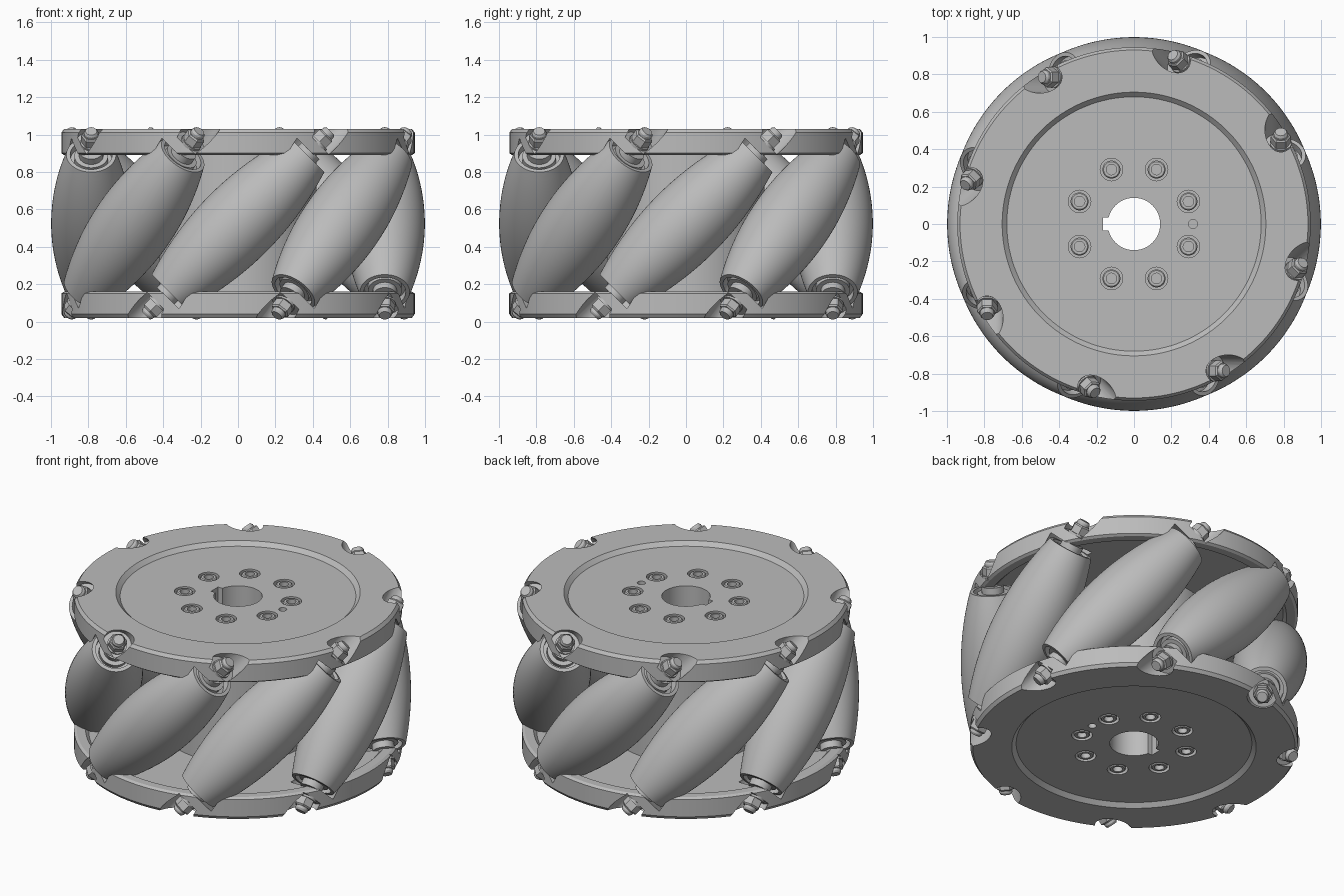
import bpy, bmesh, math
from mathutils import Matrix, Vector

if "Cube" in bpy.data.objects:
    bpy.data.objects.remove(bpy.data.objects["Cube"], do_unlink=True)

MID = 0.525        # height of the wheel's middle plane
AXLE_R = 0.785     # distance of the roller axles from the wheel centre
COUNT = 8

metal = bpy.data.materials.new("grey metal")
metal.use_nodes = True
grey = (0.5, 0.5, 0.5, 1)
metal.diffuse_color = grey
metal.node_tree.nodes["Principled BSDF"].inputs["Base Color"].default_value = grey


def lathe(bm, profile, segs, mat=Matrix()):
    """Revolve (radius, height) points, listed bottom to top, with flat end caps."""
    rings = []
    for r, h in profile:
        rings.append([bm.verts.new(mat @ Vector((r * math.cos(2 * math.pi * i / segs),
                                                 r * math.sin(2 * math.pi * i / segs), h)))
                      for i in range(segs)])
    for a, b in zip(rings, rings[1:]):
        for i in range(segs):
            j = (i + 1) % segs
            bm.faces.new((a[i], a[j], b[j], b[i]))
    bm.faces.new(rings[0][::-1])
    bm.faces.new(rings[-1])


def cyl(bm, r, h0, h1, segs=32, mat=Matrix()):
    lathe(bm, [(r, h0), (r, h1)], segs, mat)


def finish(bm, name):
    mesh = bpy.data.meshes.new(name)
    bmesh.ops.recalc_face_normals(bm, faces=bm.faces)
    bm.to_mesh(mesh)
    bm.free()
    mesh.materials.append(metal)
    ob = bpy.data.objects.new(name, mesh)
    bpy.context.collection.objects.link(ob)
    return ob


def select(ob):
    bpy.ops.object.select_all(action='DESELECT')
    ob.select_set(True)
    bpy.context.view_layer.objects.active = ob


def smooth(ob):
    select(ob)
    bpy.ops.object.shade_smooth_by_angle(angle=math.radians(30))


def cut(ob, cutters):
    select(ob)
    for c in cutters:
        mod = ob.modifiers.new("cut", 'BOOLEAN')
        mod.operation = 'DIFFERENCE'
        mod.solver = 'EXACT'
        mod.object = c
        bpy.ops.object.modifier_apply(modifier=mod.name)


def turn(i, offset=0.0):
    return Matrix.Rotation(2 * math.pi * (i + offset) / COUNT, 4, 'Z')


def axle_frame(i):
    """Frame of one roller axle, tilted 45 degrees along the rim."""
    return turn(i) @ Matrix.Translation((AXLE_R, 0, 0)) @ Matrix.Rotation(-math.pi / 4, 4, 'X')


def screw_frame(i):
    return turn(i, 0.5) @ Matrix.Translation((0.315, 0, 0))


# Cutters: roller clearances, bolt pockets, bore, keyway, screw holes
bm = bmesh.new()
for i in range(COUNT):
    cyl(bm, 0.145, 0.2, 0.545, 48, axle_frame(i))
    cyl(bm, 0.085, 0.605, 0.85, 32, axle_frame(i))
pockets = finish(bm, "pocket_cutter")

bm = bmesh.new()
cyl(bm, 0.14, -1, 1, 64)
bore = finish(bm, "bore_cutter")

bm = bmesh.new()
bmesh.ops.create_cube(bm, size=1, matrix=Matrix.Translation((-0.115, 0, 0))
                      @ Matrix.Diagonal((0.1, 0.07, 2, 1)))
keyway = finish(bm, "keyway_cutter")

bm = bmesh.new()
for i in range(COUNT):
    cyl(bm, 0.06, 0.44, 0.7, 32, screw_frame(i))
cyl(bm, 0.024, 0.42, 0.7, 24, Matrix.Translation((0.315, 0, 0)))
holes = finish(bm, "screw_hole_cutter")

# Side plates: dished discs with a raised rim
plate_profile = [(0.86, 0.385), (0.88, 0.365), (0.93, 0.365), (0.945, 0.375),
                 (0.945, 0.485), (0.93, 0.505), (0.705, 0.505), (0.68, 0.48)]
bm = bmesh.new()
lathe(bm, plate_profile, 128)
top_plate = finish(bm, "top_plate")
cut(top_plate, [pockets, bore, keyway, holes])
smooth(top_plate)

# Hub tube between the plates
bm = bmesh.new()
cyl(bm, 0.42, -0.39, 0.39, 64)
hub = finish(bm, "hub")
cut(hub, [bore, keyway])
smooth(hub)
hub.location.z = MID

# Hub screws with hexagonal sockets
bm = bmesh.new()
for i in range(COUNT):
    lathe(bm, [(0.048, 0.43), (0.048, 0.472), (0.042, 0.478), (0.028, 0.478)],
          24, screw_frame(i))
    lathe(bm, [(0.026, 0.43), (0.026, 0.44)], 6, screw_frame(i))
# Open the socket by sinking the flat top of each screw
caps = [f for f in bm.faces if len(f.verts) == 24 and f.calc_center_median().z > 0.47]
for f in caps:
    inner = bmesh.ops.extrude_discrete_faces(bm, faces=[f])["faces"][0]
    c = inner.calc_center_median()
    for v in inner.verts:
        v.co.z -= 0.03
    edges = list(inner.edges)
    outer = [e for v in bm.verts if abs(v.co.z - 0.478) < 1e-4
             and 0.027 < (v.co - Vector((c.x, c.y, 0.478))).length < 0.029
             for e in v.link_edges
             if all(abs(w.co.z - 0.478) < 1e-4 for w in e.verts) and len(e.link_faces) == 1]
    bmesh.ops.bridge_loops(bm, edges=edges + list(set(outer)))
top_screws = finish(bm, "top_hub_screws")
smooth(top_screws)

# The lower side repeats the upper one turned over
flip = Matrix.Rotation(math.pi, 4, 'X')
lift = Matrix.Translation((0, 0, MID))
for ob, name in ((top_plate, "bottom_plate"), (top_screws, "bottom_hub_screws")):
    twin = bpy.data.objects.new(name, ob.data)
    bpy.context.collection.objects.link(twin)
    twin.matrix_world = lift @ flip
    ob.matrix_world = lift

# Barrel roller with recessed ends
END = 0.52
cup = [(0.04, 0.51), (0.09, 0.51), (0.09, 0.475), (0.112, 0.475), (0.112, END)]
barrel = [(0.214 - 0.3 * s * s, s) for s in (END * (k / 12 - 1) for k in range(25))]
bm = bmesh.new()
lathe(bm, [(r, -h) for r, h in cup] + barrel + cup[::-1], 64)
roller = finish(bm, "roller_1")
smooth(roller)

# Axle bolt: shaft, spacers, washers, hexagonal heads and rounded tips
bm = bmesh.new()
cyl(bm, 0.035, -0.62, 0.62, 24)
for side in (0, math.pi):
    m = Matrix.Rotation(side, 4, 'X')
    cyl(bm, 0.065, 0.505, 0.55, 24, m)
    cyl(bm, 0.058, 0.6, 0.616, 24, m)
    lathe(bm, [(0.054, 0.616), (0.054, 0.662), (0.046, 0.67)], 6, m)
    lathe(bm, [(0.038, 0.665), (0.038, 0.685), (0.03, 0.697)], 24, m)
bolt = finish(bm, "axle_bolt_1")
smooth(bolt)

for i in range(COUNT):
    for base, name in ((roller, "roller"), (bolt, "axle_bolt")):
        ob = base
        if i:
            ob = bpy.data.objects.new(f"{name}_{i + 1}", base.data)
            bpy.context.collection.objects.link(ob)
        ob.matrix_world = lift @ axle_frame(i)

# Remove the used cutters
for c in (pockets, bore, keyway, holes):
    bpy.data.objects.remove(c, do_unlink=True)
